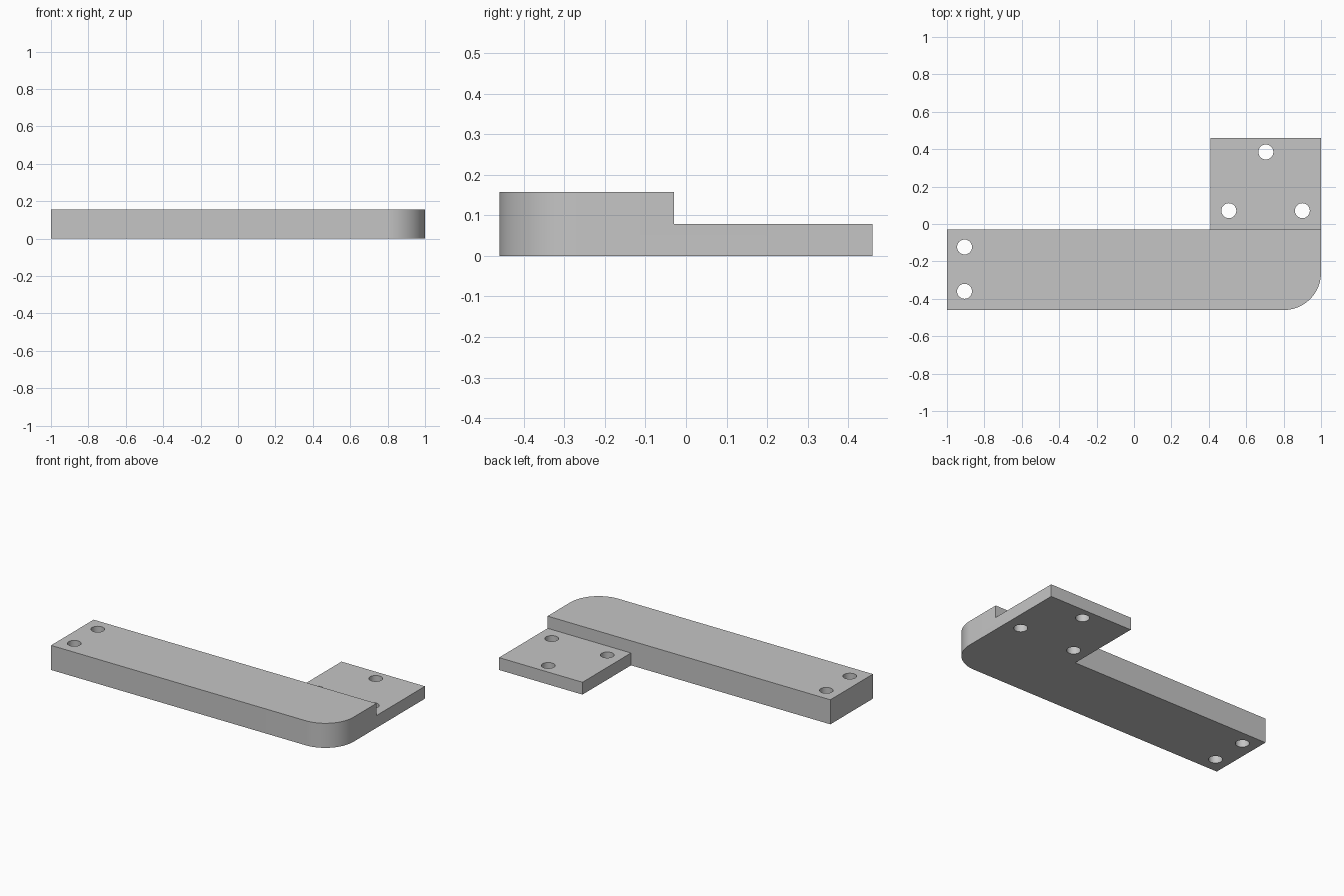
import bpy, bmesh, math

cube = bpy.data.objects.get("Cube")
if cube:
    bpy.data.objects.remove(cube, do_unlink=True)

FULL_H, TAB_H = 0.157, 0.079
X, Y = 1.0, 0.46
STEP_Y, TAB_X = -0.03, 0.41
CORNER_R, HOLE_R = 0.2, 0.04

grey = bpy.data.materials.new("plain grey")
grey.use_nodes = True
colour = (0.56, 0.56, 0.56, 1)
grey.diffuse_color = colour
grey.node_tree.nodes["Principled BSDF"].inputs["Base Color"].default_value = colour


def prism(name, outline, z0, z1):
    """Extrude a counter-clockwise outline from z0 to z1."""
    bm = bmesh.new()
    face = bm.faces.new([bm.verts.new((x, y, z0)) for x, y in outline])
    top = bmesh.ops.extrude_face_region(bm, geom=[face])["geom"]
    moved = [v for v in top if isinstance(v, bmesh.types.BMVert)]
    bmesh.ops.translate(bm, verts=moved, vec=(0, 0, z1 - z0))
    bmesh.ops.recalc_face_normals(bm, faces=bm.faces)
    mesh = bpy.data.meshes.new(name)
    bm.to_mesh(mesh)
    bm.free()
    mesh.materials.append(grey)
    obj = bpy.data.objects.new(name, mesh)
    bpy.context.collection.objects.link(obj)
    return obj


def arc(cx, cy, r, start, end, steps):
    angles = [math.radians(start + (end - start) * i / steps) for i in range(steps + 1)]
    return [(cx + r * math.cos(a), cy + r * math.sin(a)) for a in angles]


# L-shaped bracket with one rounded corner
outline = [(-X, -Y)] + arc(X - CORNER_R, -Y + CORNER_R, CORNER_R, -90, 0, 24)
outline += [(X, Y), (TAB_X, Y), (TAB_X, STEP_Y), (-X, STEP_Y)]
bracket = prism("bracket", outline, 0, FULL_H)

# Cutter that lowers the mounting tab to half height
tab_cut = [(TAB_X - 0.1, STEP_Y), (X + 0.1, STEP_Y), (X + 0.1, Y + 0.1), (TAB_X - 0.1, Y + 0.1)]
cutters = [prism("tab_cutter", tab_cut, TAB_H, FULL_H + 0.1)]

# Screw hole cutters: two at the arm end, three in the tab
holes = [(-0.906, -0.123), (-0.906, -0.36), (0.705, 0.385), (0.507, 0.071), (0.9, 0.071)]
for x, y in holes:
    cutters.append(prism("hole_cutter", arc(x, y, HOLE_R, 0, 360, 32)[:-1], -0.1, FULL_H + 0.1))

for cutter in cutters:
    cutter.hide_render = True
    mod = bracket.modifiers.new("cut", "BOOLEAN")
    mod.operation = "DIFFERENCE"
    mod.solver = "EXACT"
    mod.object = cutter

# Bake the cuts and drop the cutters
bpy.context.view_layer.update()
graph = bpy.context.evaluated_depsgraph_get()
result = bpy.data.meshes.new_from_object(bracket.evaluated_get(graph))
bracket.modifiers.clear()
bracket.data = result
for cutter in cutters:
    bpy.data.objects.remove(cutter, do_unlink=True)

# Smooth the round walls, keep the edges sharp
for obj in bpy.context.selected_objects:
    obj.select_set(False)
bracket.select_set(True)
bpy.context.view_layer.objects.active = bracket
bpy.ops.object.shade_smooth_by_angle(angle=math.radians(30))
